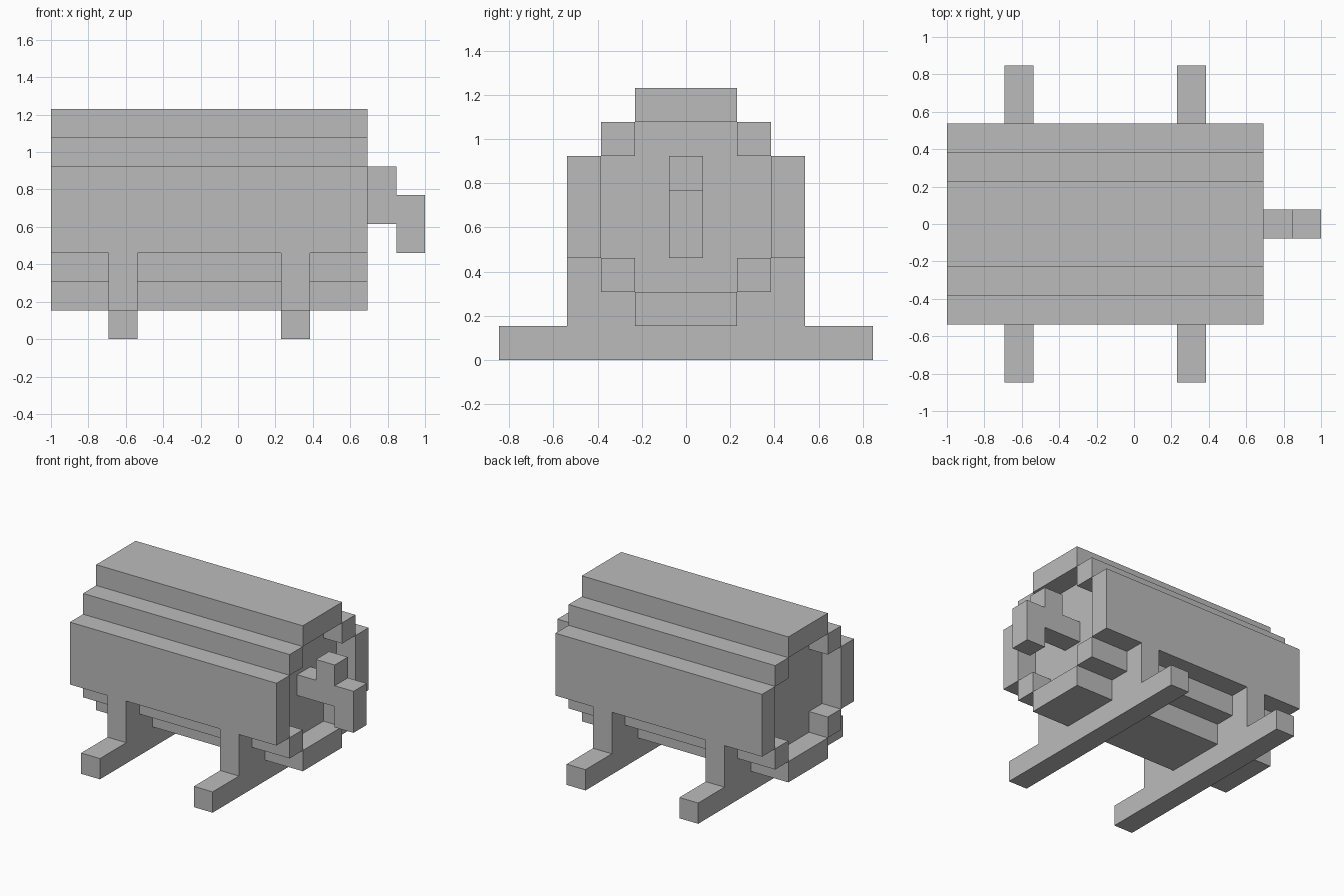
import bpy, bmesh

if "Cube" in bpy.data.objects:
    bpy.data.objects.remove(bpy.data.objects["Cube"], do_unlink=True)

U = 2 / 13  # one block of the model's grid

grey = bpy.data.materials.new("plain grey")
grey.use_nodes = True
colour = (0.5, 0.5, 0.5, 1)
grey.diffuse_color = colour
grey.node_tree.nodes["Principled BSDF"].inputs["Base Color"].default_value = colour


def prism(name, points, axis, start, end):
    """Extrude a closed profile along x (points are y, z) or along y (points are x, z)."""
    bm = bmesh.new()
    if axis == "x":
        verts = [bm.verts.new((start * U, a * U, b * U)) for a, b in points]
        step = ((end - start) * U, 0, 0)
    else:
        verts = [bm.verts.new((a * U, start * U, b * U)) for a, b in points]
        step = (0, (end - start) * U, 0)
    face = bm.faces.new(verts)
    grown = bmesh.ops.extrude_face_region(bm, geom=[face], use_keep_orig=True)
    moved = [g for g in grown["geom"] if isinstance(g, bmesh.types.BMVert)]
    bmesh.ops.translate(bm, vec=step, verts=moved)
    bmesh.ops.recalc_face_normals(bm, faces=bm.faces)
    mesh = bpy.data.meshes.new(name)
    bm.to_mesh(mesh)
    bm.free()
    mesh.materials.append(grey)
    obj = bpy.data.objects.new(name, mesh)
    bpy.context.collection.objects.link(obj)
    return obj


def rect(a0, a1, b0, b1):
    return [(a0, b0), (a1, b0), (a1, b1), (a0, b1)]


def mirrored(half):
    """Complete a profile given for its positive side."""
    return half + [(-a, b) for a, b in reversed(half)]


LEFT, RIGHT = -6.5, 4.5  # barrel ends

# Ring of staves
prism("top_stave", rect(-1.5, 1.5, 7, 8), "x", LEFT, RIGHT)
prism("bottom_stave", rect(-1.5, 1.5, 1, 2), "x", LEFT, RIGHT)
for side, s in (("front", -1), ("back", 1)):
    prism(side + "_side_stave", rect(2.5 * s, 3.5 * s, 3, 6), "x", LEFT, RIGHT)
    prism(side + "_upper_stave", rect(1.5 * s, 2.5 * s, 6, 7), "x", LEFT, RIGHT)
    prism(side + "_lower_stave", rect(1.5 * s, 2.5 * s, 2, 3), "x", LEFT, RIGHT)

# Barrel core, with both heads recessed behind the stave ends
core = mirrored([(1.5, 2), (1.5, 3), (2.5, 3), (2.5, 6), (1.5, 6), (1.5, 7)])
prism("barrel_core", core, "x", LEFT + 1, RIGHT - 1)

# Stepped cradles with long feet
cradle = mirrored([(5.5, 0), (5.5, 1), (3.5, 1), (3.5, 3), (2.5, 3),
                   (2.5, 2), (1.5, 2), (1.5, 1)])
for name, x in (("right_cradle", -4.5), ("left_cradle", 1.5)):
    prism(name, cradle, "x", x, x + 1)

# Tap: stem from the head, handle on top, spout turned down
tap = [(3.5, 4), (5.5, 4), (5.5, 3), (6.5, 3), (6.5, 5),
       (5.5, 5), (5.5, 6), (4.5, 6), (4.5, 5), (3.5, 5)]
prism("tap", tap, "y", -0.5, 0.5)
